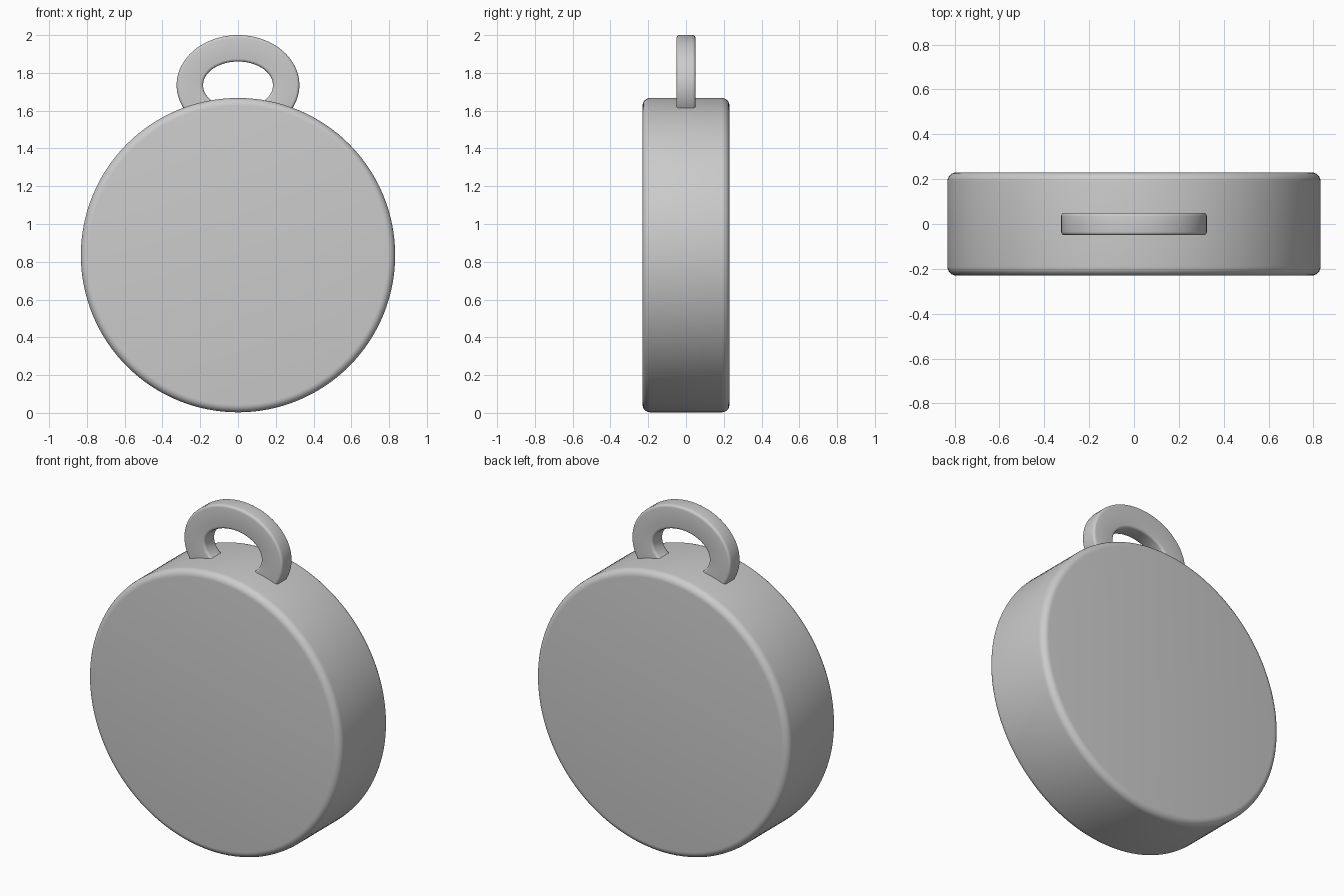
import bpy, bmesh
from math import sin, cos, pi, radians

if "Cube" in bpy.data.objects:
    bpy.data.objects.remove(bpy.data.objects["Cube"])


def rounded_section(half_w, half_d, r, steps=4):
    """Closed rounded-rectangle section as (outward, depth) pairs."""
    pts = []
    for k, (sx, sy) in enumerate([(1, 1), (-1, 1), (-1, -1), (1, -1)]):
        for i in range(steps + 1):
            a = (k + i / steps) * pi / 2
            pts.append((sx * (half_w - r) + r * cos(a), sy * (half_d - r) + r * sin(a)))
    return pts


def finish(name, bm):
    bmesh.ops.recalc_face_normals(bm, faces=bm.faces)
    mesh = bpy.data.meshes.new(name)
    bm.to_mesh(mesh)
    bm.free()
    obj = bpy.data.objects.new(name, mesh)
    bpy.context.collection.objects.link(obj)
    bpy.ops.object.select_all(action='DESELECT')
    obj.select_set(True)
    bpy.context.view_layer.objects.active = obj
    bpy.ops.object.shade_smooth_by_angle(angle=radians(35))
    return obj


# Round body: thick disc with softened rims
R, HALF_D, RIM, CZ, N = 0.832, 0.23, 0.04, 0.835, 128
bm = bmesh.new()
arc = [i * pi / 12 for i in range(7)]
profile = [(R - RIM + RIM * sin(a), -HALF_D + RIM - RIM * cos(a)) for a in arc]
profile += [(r, -y) for r, y in reversed(profile)]
loops = [[bm.verts.new((r * cos(2 * pi * i / N), y, CZ + r * sin(2 * pi * i / N)))
          for i in range(N)] for r, y in profile]
for a, b in zip(loops, loops[1:]):
    for i in range(N):
        j = (i + 1) % N
        bm.faces.new((a[i], a[j], b[j], b[i]))
bm.faces.new(loops[0])
bm.faces.new(loops[-1])
finish("round_body", bm)

# Hanging loop: oval ring of rounded-rectangle section, sunk into the body
LOOP_Z, MID_X, MID_Z, M = 1.735, 0.255, 0.195, 96
section = rounded_section(0.07, 0.05, 0.015)
bm = bmesh.new()
rings = []
for i in range(M):
    t = 2 * pi * i / M
    rings.append([bm.verts.new(((MID_X + w) * cos(t), d, LOOP_Z + (MID_Z + w) * sin(t)))
                  for w, d in section])
for i in range(M):
    a, b = rings[i], rings[(i + 1) % M]
    for k in range(len(section)):
        m = (k + 1) % len(section)
        bm.faces.new((a[k], a[m], b[m], b[k]))
finish("hanging_loop", bm)
